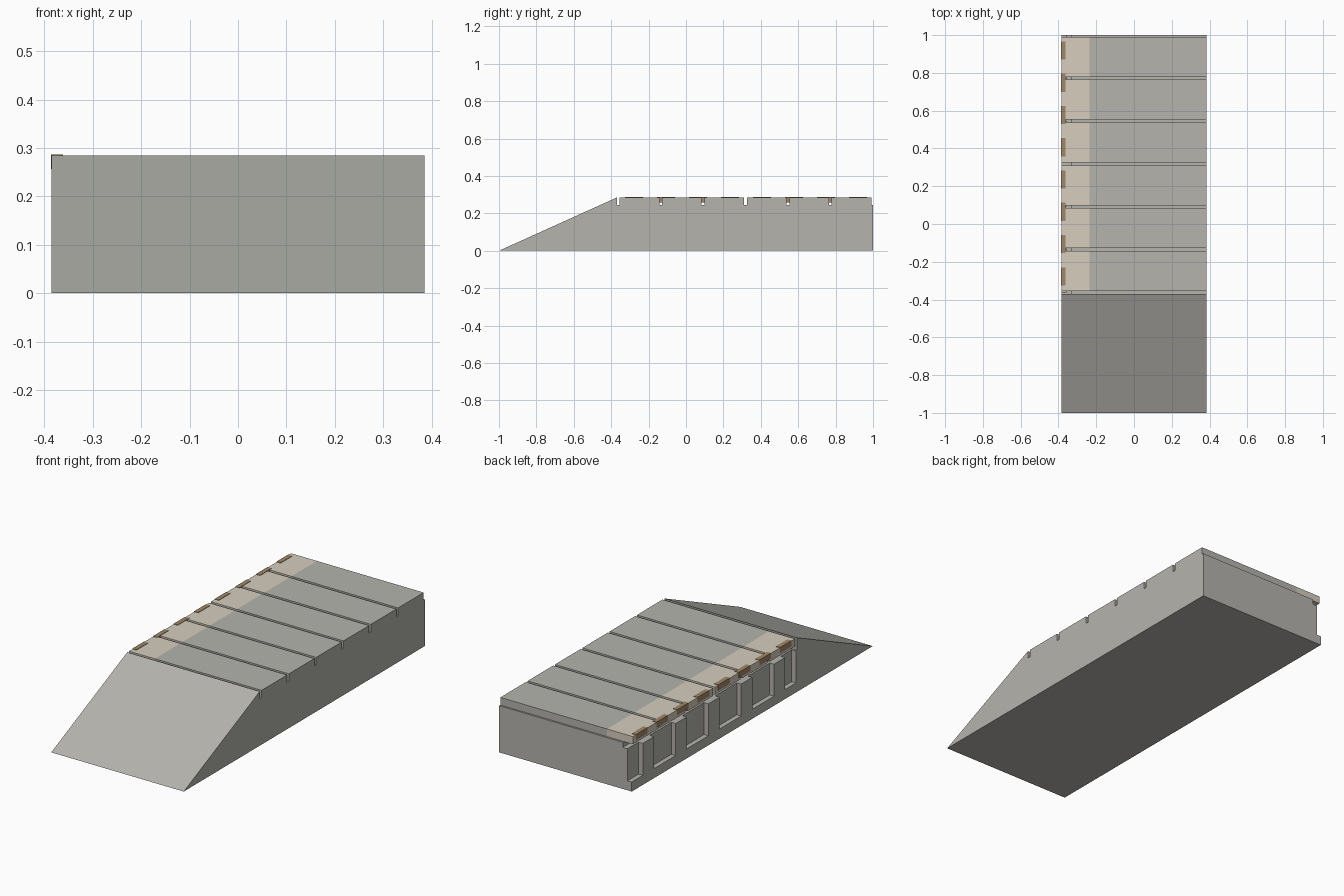
import bpy, bmesh

default = bpy.data.objects.get("Cube")
if default:
    bpy.data.objects.remove(default, do_unlink=True)


def material(name, color):
    m = bpy.data.materials.new(name)
    m.use_nodes = True
    m.diffuse_color = (*color, 1)
    m.node_tree.nodes["Principled BSDF"].inputs["Base Color"].default_value = (*color, 1)
    return m


CONCRETE = material("concrete_grey", (0.46, 0.455, 0.42))
EDGE = material("pale_sand", (0.67, 0.61, 0.51))
BROWN = material("edge_brown", (0.35, 0.245, 0.135))

HALF = 0.385        # half width
TOP = 0.285         # deck height
SEAT = 0.245        # underside of the deck slabs
START, END = -0.362, 0.998
GAP = 0.0075        # half of the joint between slabs


def finish(name, bm, *mats):
    bmesh.ops.recalc_face_normals(bm, faces=bm.faces)
    mesh = bpy.data.meshes.new(name)
    bm.to_mesh(mesh)
    bm.free()
    for m in mats:
        mesh.materials.append(m)
    obj = bpy.data.objects.new(name, mesh)
    bpy.context.collection.objects.link(obj)
    return obj


def add_box(bm, x, y, z):
    verts = bmesh.ops.create_cube(bm, size=1)["verts"]
    for v in verts:
        v.co = [(lo + hi) / 2 + c * (hi - lo) for c, (lo, hi) in zip(v.co, (x, y, z))]


def box(name, x, y, z, *mats):
    bm = bmesh.new()
    add_box(bm, x, y, z)
    return finish(name, bm, *mats)


# Platform body with the ramp, extruded across the width
lip = START - GAP
profile = [(-1, 0), (1, 0), (1, SEAT), (lip, SEAT), (lip, TOP)]
bm = bmesh.new()
face = bm.faces.new([bm.verts.new((-HALF, y, z)) for y, z in profile])
side = bmesh.ops.extrude_face_region(bm, geom=[face])["geom"]
for v in side:
    if isinstance(v, bmesh.types.BMVert):
        v.co.x = HALF
body = finish("platform_body", bm, CONCRETE)

# Cutters: channel under the overhanging edge, and the recessed side bays
channel = box("channel_cutter", (-0.5, -0.333), (START - GAP, 1.1), (0.218, 0.245 + 0.0001), CONCRETE)
bm = bmesh.new()
pitch = (END - START) / 5
for i in range(6):
    mid = START + i * pitch
    lo = mid if i == 0 else mid - 0.09
    hi = 1.1 if i == 5 else mid + 0.09
    add_box(bm, (-0.5, -0.36), (lo, hi), (0.05, 0.23))
bays = finish("bay_cutter", bm, CONCRETE)

for cutter in (channel, bays):
    cutter.hide_render = True
    mod = body.modifiers.new("cut", "BOOLEAN")
    mod.operation = "DIFFERENCE"
    mod.solver = "EXACT"
    mod.object = cutter
depsgraph = bpy.context.evaluated_depsgraph_get()
cut_mesh = bpy.data.meshes.new_from_object(body.evaluated_get(depsgraph))
body.modifiers.clear()
body.data = cut_mesh
for cutter in (channel, bays):
    bpy.data.objects.remove(cutter, do_unlink=True)

# Deck slabs, with a pale band along the platform edge
step = (END - START) / 6
for i in range(6):
    lo = START + i * step
    bm = bmesh.new()
    add_box(bm, (-HALF, HALF), (lo + GAP, lo + step - GAP), (SEAT, TOP))
    bmesh.ops.bisect_plane(bm, geom=bm.verts[:] + bm.edges[:] + bm.faces[:],
                           plane_co=(-0.235, 0, 0), plane_no=(1, 0, 0))
    for f in bm.faces:
        f.material_index = int(f.calc_center_median().x < -0.235)
    finish(f"deck_slab_{i + 1}", bm, CONCRETE, EDGE)

# Brown edge blocks, let into the rim of the slabs
for i in range(8):
    mid = -0.277 + i * 0.1708
    box(f"edge_block_{i + 1}", (-HALF - 0.001, -0.362), (mid - 0.048, mid + 0.048),
        (0.257, TOP + 0.002), BROWN)
